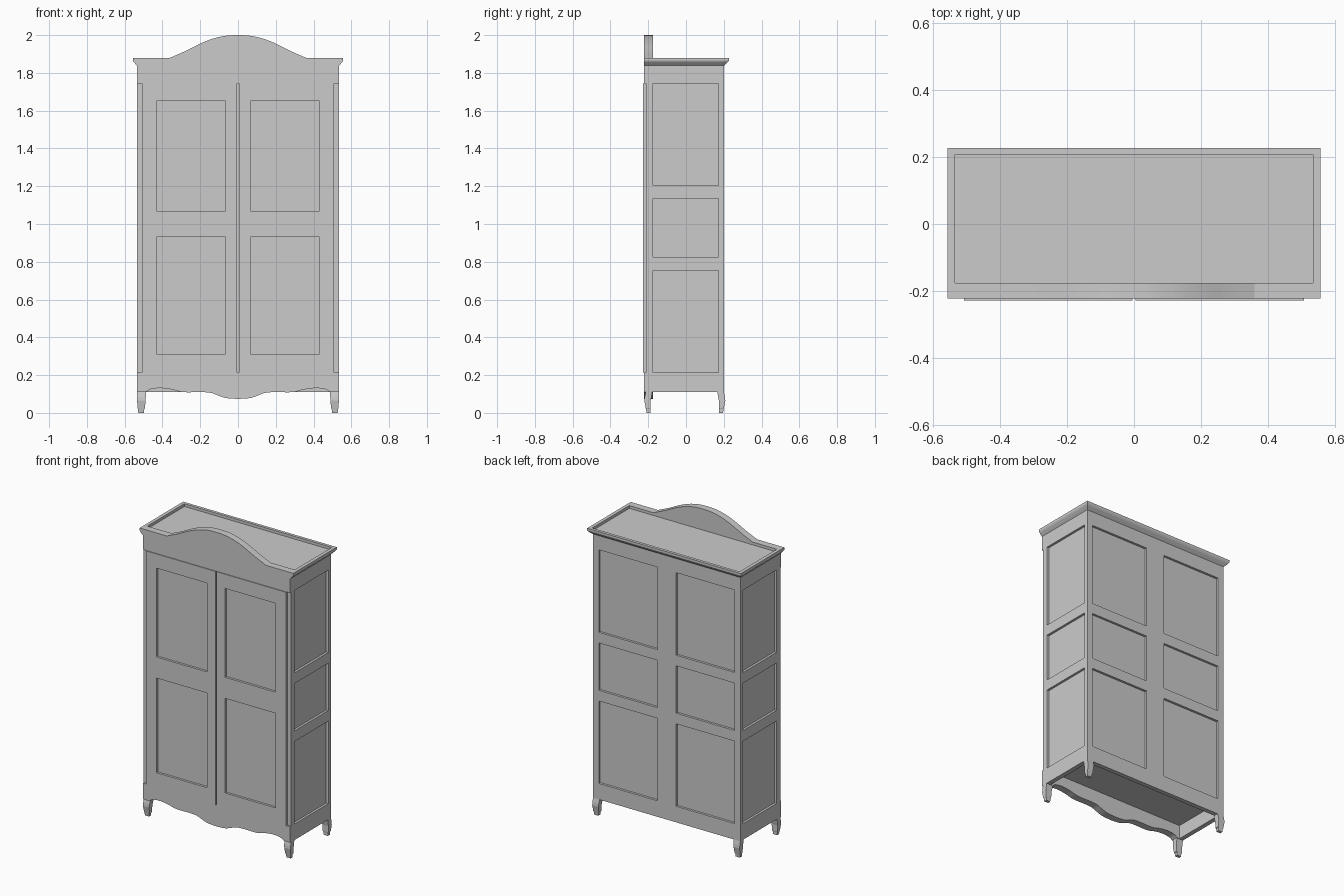
import bpy, bmesh
from mathutils import Vector

cube = bpy.data.objects.get("Cube")
if cube:
    bpy.data.objects.remove(cube, do_unlink=True)

GREY = (0.6, 0.6, 0.6, 1)
paint = bpy.data.materials.new("grey_paint")
paint.use_nodes = True
paint.diffuse_color = GREY
paint.node_tree.nodes["Principled BSDF"].inputs["Base Color"].default_value = GREY

# Main dimensions
W = 0.534                     # half width of the case
FRONT, BACK = -0.223, 0.2     # front of frieze and back of case
FOOT, SILL, HEAD, NECK, TOP = 0.11, 0.215, 1.745, 1.838, 1.88
BOARD, RECESS = 0.03, 0.015
ROWS = [FOOT, SILL, 0.755, 0.825, 1.135, 1.205, HEAD, NECK]


def finish(name, bm):
    bmesh.ops.recalc_face_normals(bm, faces=bm.faces[:])
    mesh = bpy.data.meshes.new(name)
    bm.to_mesh(mesh)
    bm.free()
    mesh.materials.append(paint)
    obj = bpy.data.objects.new(name, mesh)
    bpy.context.collection.objects.link(obj)
    return obj


def panelled(name, us, vs, place, out):
    """Board of stiles and rails; every odd cell both ways is a sunk panel."""
    bm = bmesh.new()
    out = Vector(out)
    grid = [[bm.verts.new(Vector(place(u, v)) - out * BOARD) for v in vs] for u in us]
    panels = []
    for i in range(len(us) - 1):
        for j in range(len(vs) - 1):
            bm.faces.new((grid[i][j], grid[i + 1][j], grid[i + 1][j + 1], grid[i][j + 1]))
            if i % 2 and j % 2:
                panels.append(Vector(place((us[i] + us[i + 1]) / 2, (vs[j] + vs[j + 1]) / 2)))
    geom = bmesh.ops.extrude_face_region(bm, geom=bm.faces[:], use_keep_orig=True)["geom"]
    bmesh.ops.translate(bm, vec=out * BOARD, verts=[g for g in geom if isinstance(g, bmesh.types.BMVert)])
    outer = [g for g in geom if isinstance(g, bmesh.types.BMFace)]
    sunk = [f for f in outer if any((f.calc_center_median() - p).length < 0.001 for p in panels)]
    for f in bmesh.ops.extrude_discrete_faces(bm, faces=sunk)["faces"]:
        bmesh.ops.translate(bm, vec=-out * RECESS, verts=f.verts[:])
    return finish(name, bm)


def loft(name, rings):
    """Skin between closed rings of equal length and cap both ends."""
    bm = bmesh.new()
    loops = [[bm.verts.new(p) for p in ring] for ring in rings]
    n = len(loops[0])
    for a, b in zip(loops, loops[1:]):
        for i in range(n):
            k = (i + 1) % n
            bm.faces.new((a[i], a[k], b[k], b[i]))
    bm.faces.new(loops[0])
    bm.faces.new(loops[-1])
    return finish(name, bm)


def rect(x0, x1, y0, y1, z):
    return [(x0, y0, z), (x1, y0, z), (x1, y1, z), (x0, y1, z)]


def smooth_path(points, steps=5):
    """Catmull-Rom curve through (x, z) points."""
    pts = [Vector(p) for p in points]
    pts = [pts[0] * 2 - pts[1]] + pts + [pts[-1] * 2 - pts[-2]]
    path = []
    for a, b, c, d in zip(pts, pts[1:], pts[2:], pts[3:]):
        for s in range(steps):
            t = s / steps
            path.append(0.5 * (2 * b + (c - a) * t + (2 * a - 5 * b + 4 * c - d) * t * t
                               + (3 * b - a - 3 * c + d) * t ** 3))
    return path + [pts[-2]]


def shaped_rail(name, half_curve, far_z):
    """Front board with one straight edge and one mirrored curved edge."""
    half = [(p[0], p[1]) for p in smooth_path(half_curve)]
    edge = [(-W, half[-1][1])] + [(-x, z) for x, z in half[:0:-1]] + half + [(W, half[-1][1])]
    outline = edge + [(W, far_z), (-W, far_z)]
    loft(name, [[(x, y, z) for x, z in outline] for y in (FRONT, -0.176)])


# Case: sides, back and floor
for sx, side in ((1, "left"), (-1, "right")):
    panelled(side + "_side", [-0.213, -0.176, 0.172, BACK], ROWS,
             lambda u, v: (sx * W, u, v), (sx, 0, 0))
inner = W - BOARD
panelled("back_board", [-inner, -0.492, -0.068, 0.068, 0.492, inner], ROWS,
         lambda u, v: (u, BACK, v), (0, 1, 0))
loft("floor_board", [rect(-inner, inner, -0.2, 0.175, z) for z in (0.2, SILL)])

# Doors, each with two sunk panels
for sx, side in ((1, "left"), (-1, "right")):
    panelled(side + "_door", [0.004, 0.066, 0.432, 0.508], [SILL, 0.312, 0.932, 1.07, 1.652, HEAD],
             lambda u, v: (sx * u, -0.228, v), (0, -1, 0))

# Arched frieze above and scalloped apron below the doors
shaped_rail("arched_frieze", [(0, 2), (0.06, 1.997), (0.13, 1.982), (0.2, 1.955),
                              (0.28, 1.915), (0.36, TOP)], HEAD)
shaped_rail("scalloped_apron", [(0, 0.074), (0.06, 0.078), (0.1, 0.09), (0.14, 0.105), (0.19, FOOT),
                                (0.29, FOOT), (0.35, 0.124), (0.41, 0.131), (0.46, 0.126),
                                (0.49, FOOT)], SILL)

# Cornice moulding around a sunk top
profile = [(0, NECK), (0.007, 0.007 + NECK), (0.018, 1.857), (0.023, 1.866), (0.023, TOP)]
rings = [rect(-W - o, W + o, FRONT, BACK + o * 1.2, z) for o, z in profile]
rings += [rect(-W, W, -0.176, 0.208, z) for z in (TOP, 1.862)]
loft("cornice", rings)

# Curved legs: (height, inner x, outer x, inner y, outer y)
LEG = [(0, 0.498, 0.528, 0.176, 0.196), (0.02, 0.496, 0.529, 0.176, 0.199),
       (0.024, 0.492, 0.532, 0.174, 0.2), (0.065, 0.49, W, 0.174, 0.208),
       (0.085, 0.488, W, 0.17, 0.206), (FOOT, 0.486, W, 0.166, BACK), (0.13, 0.486, W - 0.002, 0.166, 0.198)]
for sx, side in ((1, "left"), (-1, "right")):
    for sy, end, shift in ((1, "back", 0), (-1, "front", -0.013)):
        loft(f"{end}_{side}_leg", [rect(sx * a, sx * b, sy * c + shift, sy * d + shift, z)
                                   for z, a, b, c, d in LEG])
